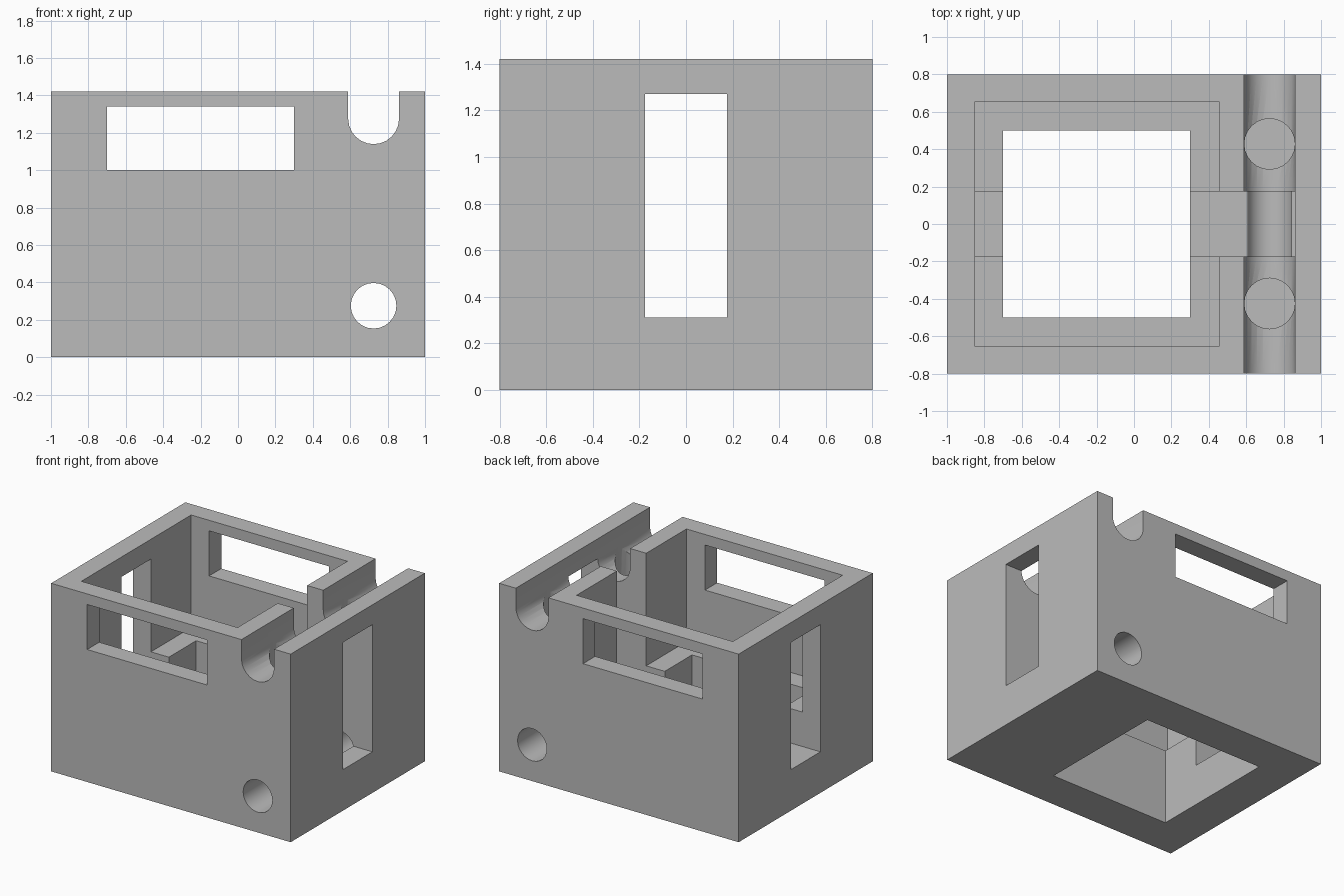
import bpy, bmesh, math

cube = bpy.data.objects.get("Cube")
if cube:
    bpy.data.objects.remove(cube, do_unlink=True)

HEIGHT = 1.42
SHAFT_X = 0.725     # shared centre line of groove, bore and sockets
SLOT = 0.175        # half width of the side slot
SEGMENTS = 24

grey = bpy.data.materials.new("plain grey")
grey.use_nodes = True
colour = (0.5, 0.5, 0.5, 1)
grey.diffuse_color = colour
grey.node_tree.nodes["Principled BSDF"].inputs["Base Color"].default_value = colour


def prism(name, points, direction):
    """Extrude a closed outline along a vector."""
    bm = bmesh.new()
    face = bm.faces.new([bm.verts.new(p) for p in points])
    result = bmesh.ops.extrude_face_region(bm, geom=[face])
    moved = [v for v in result["geom"] if isinstance(v, bmesh.types.BMVert)]
    bmesh.ops.translate(bm, verts=moved, vec=direction)
    bmesh.ops.recalc_face_normals(bm, faces=bm.faces)
    mesh = bpy.data.meshes.new(name)
    bm.to_mesh(mesh)
    bm.free()
    mesh.materials.append(grey)
    obj = bpy.data.objects.new(name, mesh)
    bpy.context.collection.objects.link(obj)
    return obj


def box(name, x, y, z):
    base = [(x[0], y[0], z[0]), (x[1], y[0], z[0]),
            (x[1], y[1], z[0]), (x[0], y[1], z[0])]
    return prism(name, base, (0, 0, z[1] - z[0]))


def arc(radius, start, end, steps):
    for i in range(steps):
        a = start + (end - start) * i / (steps - 1)
        yield radius * math.cos(a), radius * math.sin(a)


def circle(radius):
    return arc(radius, 0, math.tau * (1 - 1 / SEGMENTS), SEGMENTS)


housing = box("housing", (-1, 1), (-0.8, 0.8), (0, HEIGHT))

# Main chamber, floor opening, front and back windows, side slot
cutters = [
    box("chamber_cutter", (-0.85, 0.455), (-0.655, 0.655), (0.57, 2)),
    box("floor_opening_cutter", (-0.7, 0.3), (-0.5, 0.5), (-1, 1)),
    box("window_cutter", (-0.7, 0.3), (-1, 1), (1.0, 1.34)),
    box("side_slot_cutter", (-2, 2), (-SLOT, SLOT), (0.31, 1.27)),
    box("inner_wall_gap_cutter", (0.4, SHAFT_X), (-SLOT, SLOT), (0.8, 2)),
]

# Open-topped round groove running front to back
r = 0.136
outline = [(SHAFT_X + x, -1, 1.275 + z)
           for x, z in arc(r, math.pi, math.tau, SEGMENTS // 2 + 1)]
outline += [(SHAFT_X + r, -1, 2), (SHAFT_X - r, -1, 2)]
cutters.append(prism("groove_cutter", outline, (0, 2, 0)))

# Lower bore running front to back
bore = [(SHAFT_X + x, -1, 0.275 + z) for x, z in circle(0.122)]
cutters.append(prism("bore_cutter", bore, (0, 2, 0)))

# Blind vertical sockets below the groove
for name, y in (("front", -0.425), ("back", 0.428)):
    socket = [(SHAFT_X + dx, y + dy, 0.57) for dx, dy in circle(0.1355)]
    cutters.append(prism(name + "_socket_cutter", socket, (0, 0, 1.2)))

# Apply every cut, then drop the cutters
bpy.ops.object.select_all(action="DESELECT")
bpy.context.view_layer.objects.active = housing
housing.select_set(True)
for cutter in cutters:
    cutter.hide_render = True
    mod = housing.modifiers.new(cutter.name, "BOOLEAN")
    mod.operation = "DIFFERENCE"
    mod.solver = "EXACT"
    mod.object = cutter
    bpy.ops.object.modifier_apply(modifier=mod.name)
for cutter in cutters:
    bpy.data.objects.remove(cutter, do_unlink=True)

bpy.ops.object.shade_smooth_by_angle(angle=math.radians(30))
